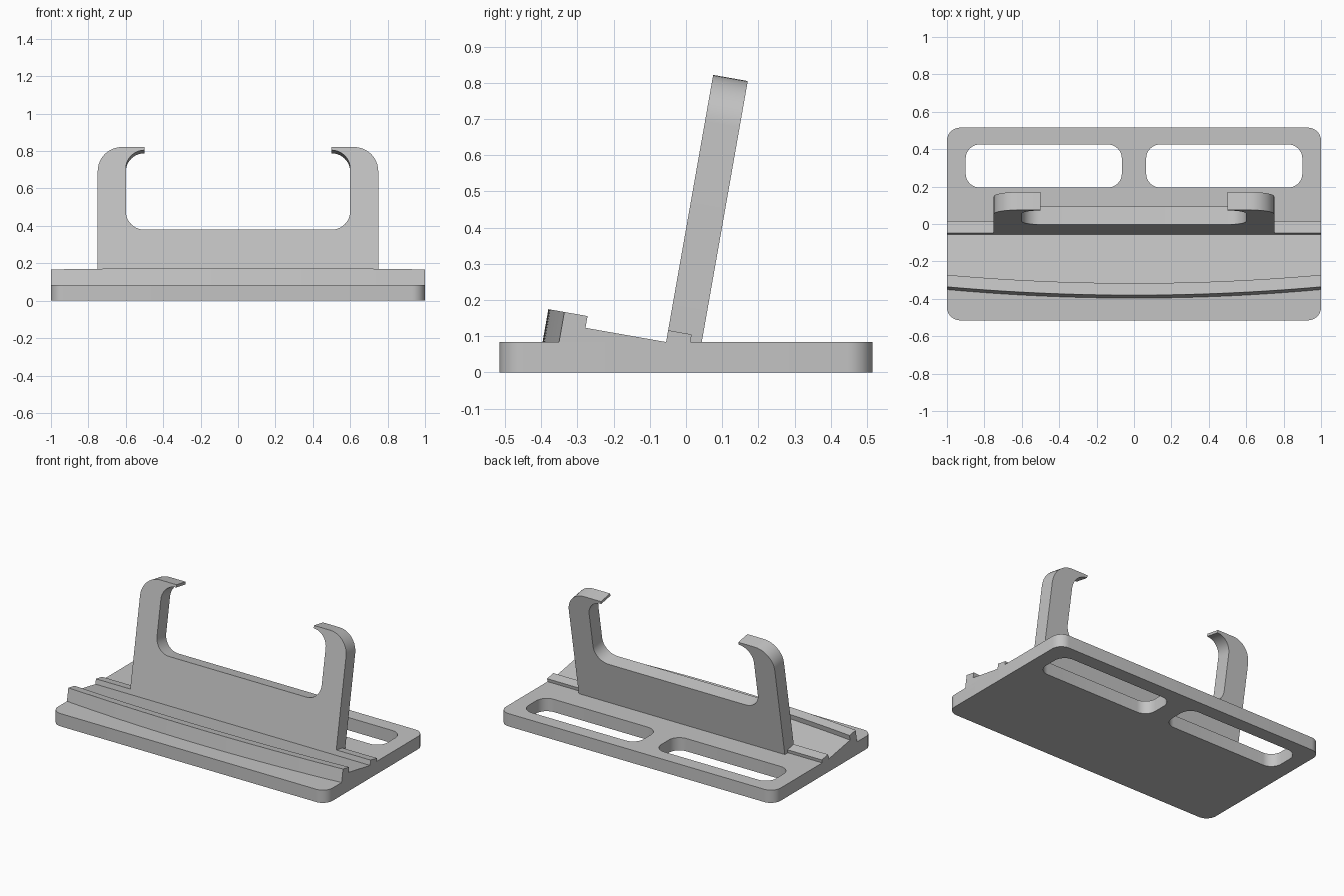
import bpy, bmesh
from math import sin, cos, pi, radians
from mathutils import Vector

cube = bpy.data.objects.get("Cube")
if cube:
    bpy.data.objects.remove(cube)

TILT = radians(10)
HINGE = Vector((0, -0.055, 0.084))     # where the tilted rest meets the arms
BASE_H = 0.084

grey = bpy.data.materials.new("light grey plastic")
grey.use_nodes = True
grey.diffuse_color = (0.55, 0.55, 0.55, 1)
grey.node_tree.nodes["Principled BSDF"].inputs["Base Color"].default_value = (0.55, 0.55, 0.55, 1)


def tilted(x, u, w):
    """Point u back along the tilted rest and w away from it."""
    return HINGE + Vector((x, u * cos(TILT) + w * sin(TILT), w * cos(TILT) - u * sin(TILT)))


def arc(cx, cy, r, start, end, steps=10):
    angles = [radians(start + (end - start) * i / steps) for i in range(steps + 1)]
    return [(cx + r * cos(a), cy + r * sin(a)) for a in angles]


def rounded_rect(x0, x1, y0, y1, r):
    return (arc(x1 - r, y1 - r, r, 0, 90) + arc(x0 + r, y1 - r, r, 90, 180)
            + arc(x0 + r, y0 + r, r, 180, 270) + arc(x1 - r, y0 + r, r, 270, 360))


def finish(obj):
    obj.data.materials.clear()
    obj.data.materials.append(grey)
    bpy.ops.object.select_all(action="DESELECT")
    obj.select_set(True)
    bpy.context.view_layer.objects.active = obj
    bpy.ops.object.shade_smooth_by_angle(angle=radians(30))


def plate(name, outlines, depth, location, turn=0):
    """Extrude flat outlines (the later ones are holes) into a solid mesh."""
    curve = bpy.data.curves.new(name, "CURVE")
    curve.dimensions = "2D"
    curve.fill_mode = "BOTH"
    curve.extrude = depth / 2
    for points in outlines:
        spline = curve.splines.new("POLY")
        spline.points.add(len(points) - 1)
        for p, (x, y) in zip(spline.points, points):
            p.co = (x, y, 0, 1)
        spline.use_cyclic_u = True
    obj = bpy.data.objects.new(name, curve)
    bpy.context.collection.objects.link(obj)
    obj.location = location
    obj.rotation_euler.x = turn
    bpy.ops.object.select_all(action="DESELECT")
    obj.select_set(True)
    bpy.context.view_layer.objects.active = obj
    bpy.ops.object.convert(target="MESH")
    obj = bpy.context.view_layer.objects.active
    bm = bmesh.new()
    bm.from_mesh(obj.data)
    bmesh.ops.remove_doubles(bm, verts=bm.verts, dist=0.0001)
    bmesh.ops.recalc_face_normals(bm, faces=bm.faces)
    bm.to_mesh(obj.data)
    bm.free()
    finish(obj)


# Base plate with two rounded slots
plate("base_plate",
      [rounded_rect(-1, 1, -0.515, 0.515, 0.07),
       rounded_rect(0.065, 0.9, 0.195, 0.425, 0.075),
       rounded_rect(-0.9, -0.065, 0.195, 0.425, 0.075)],
      BASE_H, (0, 0, BASE_H / 2))

# Leaning back rest with two hooked arms: right half outline, then mirrored
THICK = 0.097
half = ([(0.75, -0.01)] + arc(0.62, 0.619, 0.13, 0, 90)
        + [(0.5, 0.749)] + arc(0.5, 0.632, 0.1, 90, 0)
        + arc(0.5, 0.4, 0.1, 0, -90))
outline = half + [(-x, y) for x, y in reversed(half)]
plate("back_rest", [outline], THICK, tilted(0, THICK / 2, 0), pi / 2 - TILT)

# Tilted rest with a bowed front ridge and a straight rear lip
LIP_H, SUNK = 0.033, 0.06
STEPS = 40


def buried(u):
    return (SUNK - HINGE.z + u * sin(TILT)) / cos(TILT)


bm = bmesh.new()
sections = []
for i in range(STEPS + 1):
    x = -1 + 2 * i / STEPS
    bow = 0.045 * x * x
    front, back = -0.336 + bow, -0.271 + bow
    profile = [(front, buried(front)), (front, LIP_H), (back, LIP_H), (back, 0),
               (0, 0), (0, LIP_H), (0.066, LIP_H), (0.066, buried(0.066))]
    sections.append([bm.verts.new(tilted(x, u, w)) for u, w in profile])
for a, b in zip(sections, sections[1:]):
    for j in range(len(a)):
        k = (j + 1) % len(a)
        bm.faces.new((a[j], a[k], b[k], b[j]))
bm.faces.new(sections[0])
bm.faces.new(sections[-1])
bmesh.ops.recalc_face_normals(bm, faces=bm.faces)
mesh = bpy.data.meshes.new("tilted_rest")
bm.to_mesh(mesh)
bm.free()
rest = bpy.data.objects.new("tilted_rest", mesh)
bpy.context.collection.objects.link(rest)
finish(rest)
